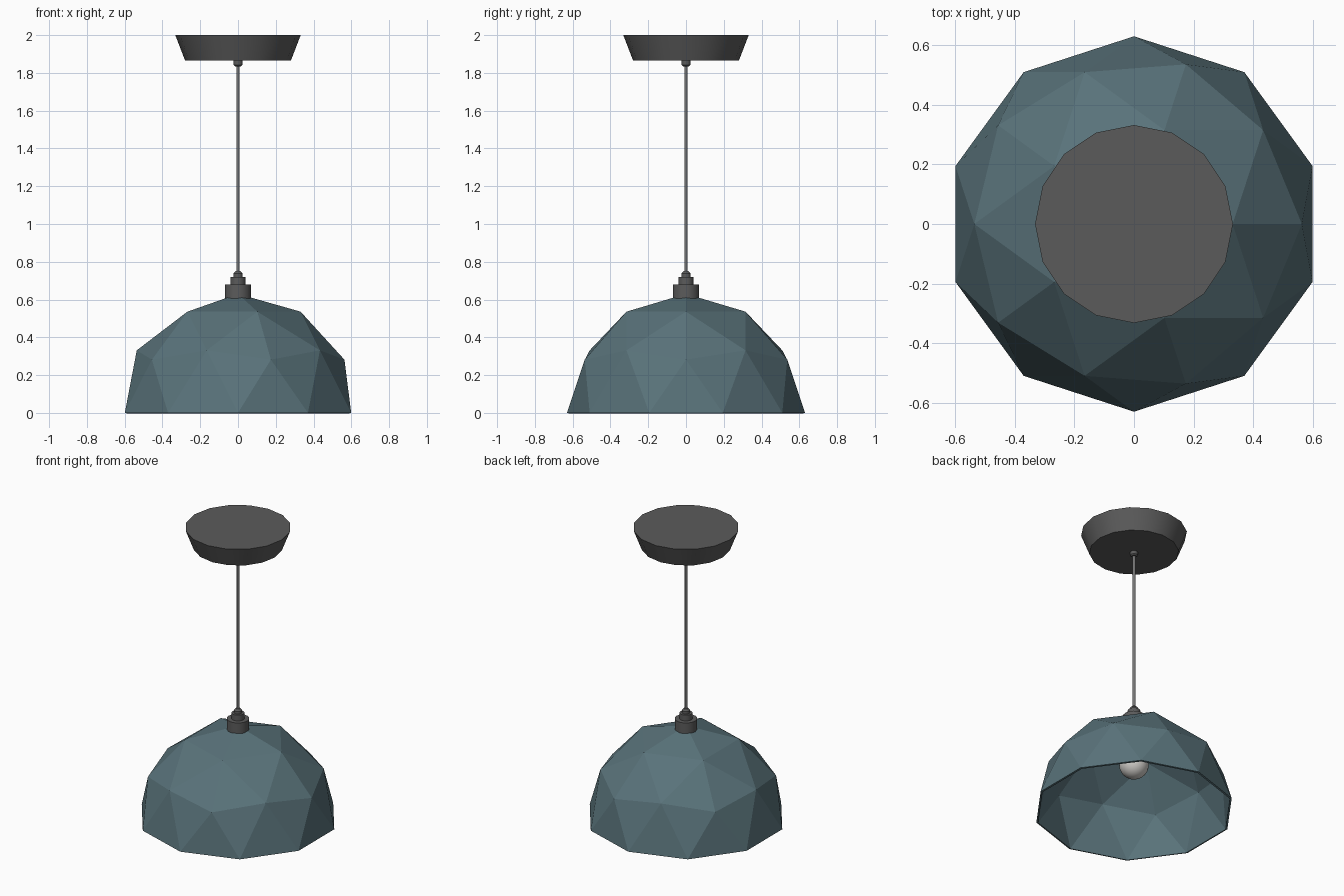
import bpy, bmesh, math

if "Cube" in bpy.data.objects:
    bpy.data.objects.remove(bpy.data.objects["Cube"])


def material(name, rgb):
    m = bpy.data.materials.new(name)
    m.diffuse_color = (*rgb, 1)
    m.use_nodes = True
    m.node_tree.nodes["Principled BSDF"].inputs["Base Color"].default_value = m.diffuse_color
    return m


teal = material("slate_teal", (0.10, 0.17, 0.195))
dark = material("dark_grey", (0.105, 0.105, 0.105))
cord_grey = material("cord_grey", (0.30, 0.30, 0.30))
glass = material("bulb_white", (0.62, 0.60, 0.57))


def finish(bm, name, mat, smooth=None):
    me = bpy.data.meshes.new(name)
    bmesh.ops.recalc_face_normals(bm, faces=bm.faces)
    bm.to_mesh(me)
    bm.free()
    ob = bpy.data.objects.new(name, me)
    bpy.context.collection.objects.link(ob)
    me.materials.append(mat)
    if smooth:
        bpy.ops.object.select_all(action='DESELECT')
        ob.select_set(True)
        bpy.context.view_layer.objects.active = ob
        bpy.ops.object.shade_smooth_by_angle(angle=math.radians(smooth))
    return ob


def lathe(name, profile, sides, mat, smooth=30):
    """Closed turned part from (radius, z) points, bottom to top."""
    bm = bmesh.new()
    rings = []
    for r, z in profile:
        rings.append([bm.verts.new((r * math.cos(2 * math.pi * i / sides),
                                    r * math.sin(2 * math.pi * i / sides), z))
                      for i in range(sides)])
    for a, b in zip(rings, rings[1:]):
        for i in range(sides):
            j = (i + 1) % sides
            bm.faces.new((a[i], a[j], b[j], b[i]))
    bm.faces.new(rings[0])
    bm.faces.new(rings[-1])
    return finish(bm, name, mat, smooth)


# Faceted shade: upper half of a low icosphere, given thickness inwards
bm = bmesh.new()
bmesh.ops.create_icosphere(bm, subdivisions=2, radius=0.63)
bmesh.ops.delete(bm, geom=[v for v in bm.verts if v.co.z < -0.01], context='VERTS')
shade = finish(bm, "shade", teal)
if sum(f.normal.dot(f.center) for f in shade.data.polygons) < 0:
    shade.data.flip_normals()
mod = shade.modifiers.new("thickness", 'SOLIDIFY')
mod.thickness = 0.012
mod.offset = -1

# Stepped fitting on top of the shade
lathe("fitting_base", [(0.07, 0.60), (0.07, 0.68)], 16, dark)
lathe("fitting_collar", [(0.04, 0.68), (0.04, 0.72)], 16, dark)
lathe("cord_grip", [(0.025, 0.72), (0.025, 0.738), (0.014, 0.75)], 16, dark)

# Cord and ceiling canopy
lathe("cord", [(0.008, 0.74), (0.008, 1.85)], 12, cord_grey)
lathe("canopy_grip", [(0.016, 1.835), (0.024, 1.842), (0.024, 1.866)], 16, dark)
lathe("canopy", [(0.28, 1.865), (0.332, 2.0)], 16, dark)

# Lamp holder and bulb inside the shade
lathe("lamp_holder", [(0.05, 0.49), (0.05, 0.61)], 16, dark)
R, zc = 0.093, 0.33
ball = [(R * math.sin(math.radians(a)), zc - R * math.cos(math.radians(a)))
        for a in range(3, 136, 12)]
lathe("bulb", ball + [(0.045, 0.44), (0.036, 0.50)], 24, glass, 50)
